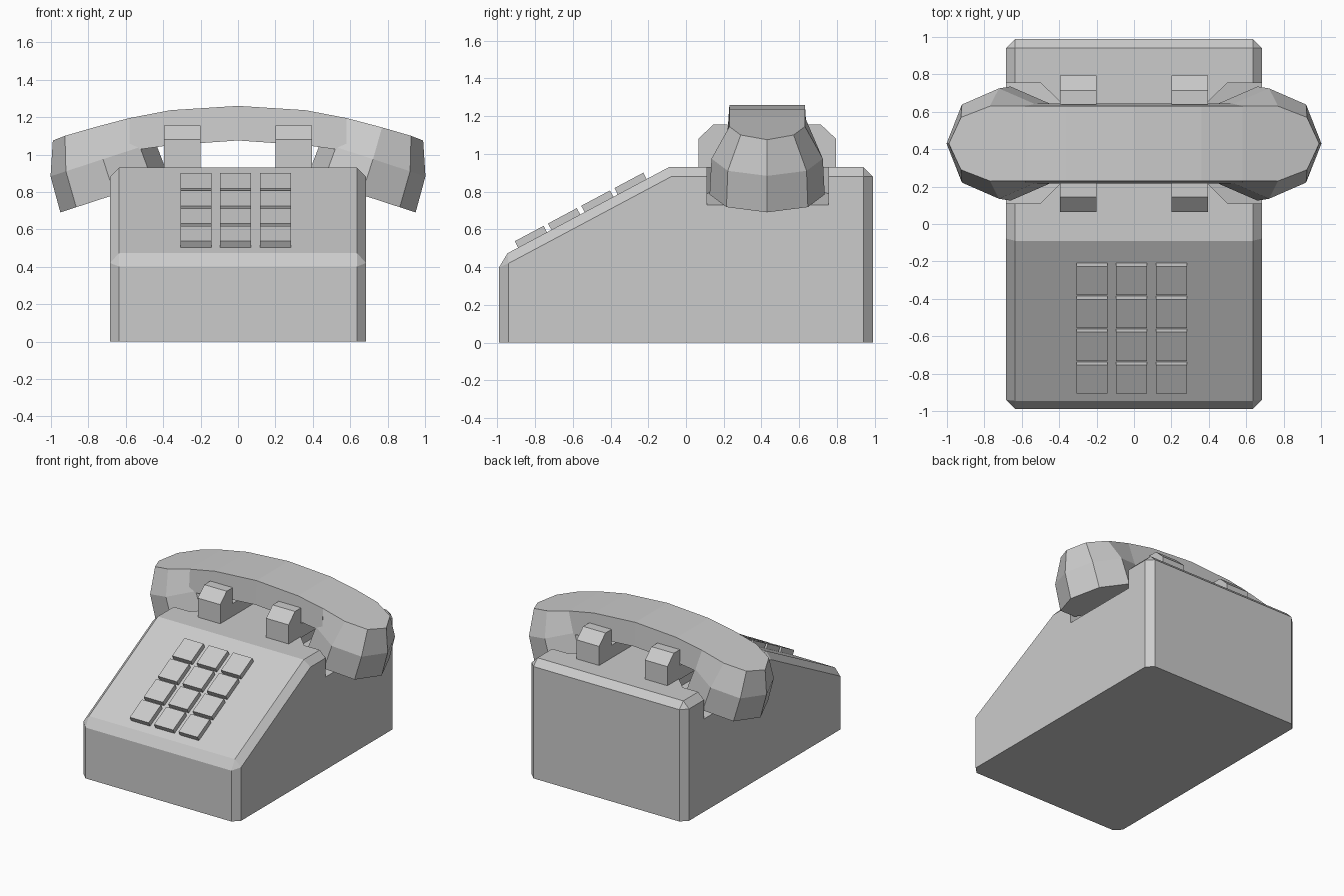
import bpy, bmesh, math
from mathutils import Vector, Matrix

if "Cube" in bpy.data.objects:
    bpy.data.objects.remove(bpy.data.objects["Cube"])

CY = 0.43                                   # y centre of handset and cradle


def add_object(name, bm):
    bmesh.ops.recalc_face_normals(bm, faces=bm.faces)
    me = bpy.data.meshes.new(name)
    bm.to_mesh(me)
    bm.free()
    ob = bpy.data.objects.new(name, me)
    bpy.context.collection.objects.link(ob)
    return ob


def loft(bm, rings):
    """Skin a list of equal-length point rings and cap both ends."""
    vs = [[bm.verts.new(p) for p in r] for r in rings]
    n = len(vs[0])
    for a, b in zip(vs, vs[1:]):
        for i in range(n):
            bm.faces.new((a[i], a[(i + 1) % n], b[(i + 1) % n], b[i]))
    bm.faces.new(vs[0])
    bm.faces.new(vs[-1])


def x_prism(bm, profile, x0, x1):
    loft(bm, [[(x, y, z) for y, z in profile] for x in (x0, x1)])


# Wedge body with chamfered edges (bottom and top crease stay sharp)
bm = bmesh.new()
crease = (-0.09, 0.93)
x_prism(bm, [(-0.99, 0), (-0.99, 0.45), crease, (0.99, 0.93), (0.99, 0)], -0.685, 0.685)
edges = []
for e in bm.edges:
    on_floor = all(v.co.z < 0.01 for v in e.verts)
    on_crease = all(abs(v.co.y - crease[0]) < 0.01 for v in e.verts)
    if not on_floor and not on_crease:
        edges.append(e)
bmesh.ops.bevel(bm, geom=edges, offset=0.05, segments=1, affect='EDGES')
body = add_object("phone_body", bm)

# Sloped side recesses that receive the handset cups
plan = [(0.8, 0.11), (0.5, 0.11), (0.36, 0.25), (0.36, 0.62), (0.5, 0.755), (0.8, 0.755)]
for side, s in (("right", 1), ("left", -1)):
    bm = bmesh.new()
    floor = [(s * x, y, 0.73 + (0.685 - x) * 0.32) for x, y in plan]
    loft(bm, [floor, [(s * x, y, 1.2) for x, y in plan]])
    cutter = add_object("recess_cutter_" + side, bm)
    cutter.hide_render = True
    cutter.hide_set(True)
    mod = body.modifiers.new("recess_" + side, 'BOOLEAN')
    mod.operation = 'DIFFERENCE'
    mod.solver = 'EXACT'
    mod.object = cutter

# Cradle saddles, each with a front and a rear prong
half = [(0.365, 0.92), (0.365, 1.08), (0.285, 1.155), (0.21, 1.155), (0.21, 1.03)]
saddle = [(CY - d, z) for d, z in half] + [(CY + d, z) for d, z in reversed(half)]
for side, s in (("right", 1), ("left", -1)):
    bm = bmesh.new()
    x_prism(bm, saddle, s * 0.2, s * 0.395)
    add_object("cradle_" + side, bm)

# Keypad: 4 x 3 keys lying on the slope
angle = math.atan2(0.93 - 0.45, 0.90)
bm = bmesh.new()
for row in range(4):
    y = -0.813 + 0.176 * row
    z = 0.93 + (y - crease[0]) * math.tan(angle)
    for col in (-1, 0, 1):
        m = (Matrix.Translation((-0.0125 + 0.2125 * col, y, z))
             @ Matrix.Rotation(angle, 4, 'X')
             @ Matrix.Translation((0, 0, 0.013))
             @ Matrix.Diagonal((0.165, 0.173, 0.05, 1)))
        bmesh.ops.create_cube(bm, size=1, matrix=m)
add_object("keypad", bm)

# Handset: arched handle ending in two tilted eight-sided cups
bm = bmesh.new()
stations = [(0, 1.26, 1.075), (0.36, 1.237, 1.05), (0.58, 1.195, 1.02)]   # x, top, bottom
stations = [(-x, t, b) for x, t, b in reversed(stations[1:])] + stations
loft(bm, [[(x, CY - 0.2, t), (x, CY + 0.2, t), (x, CY + 0.213, b), (x, CY - 0.213, b)]
          for x, t, b in stations])

axis, across = Vector((0.31, 0, 0.95)), Vector((0.95, 0, -0.31))
base = Vector((0.66, CY, 0.785))


def cup_ring(h, r):
    pts = []
    for i in range(8):
        a = i * math.pi / 4
        pts.append(base + axis * h + across * (r * math.cos(a))
                   + Vector((0, r * math.sin(a), 0)))
    return pts


top = [(0.99, 0, 1.075), (0.925, 0.14, 1.1), (0.77, 0.2, 1.145), (0.58, 0.2, 1.195),
       (0.58, 0, 1.195)]
top += [(x, -d, z) for x, d, z in reversed(top[1:4])]
rings = [cup_ring(0, 0.305), cup_ring(0.2, 0.295),
         [Vector((x, CY + d, z)) for x, d, z in top]]
for s in (1, -1):
    loft(bm, [[(s * p.x, p.y, p.z) for p in r] for r in rings])
add_object("handset", bm)
